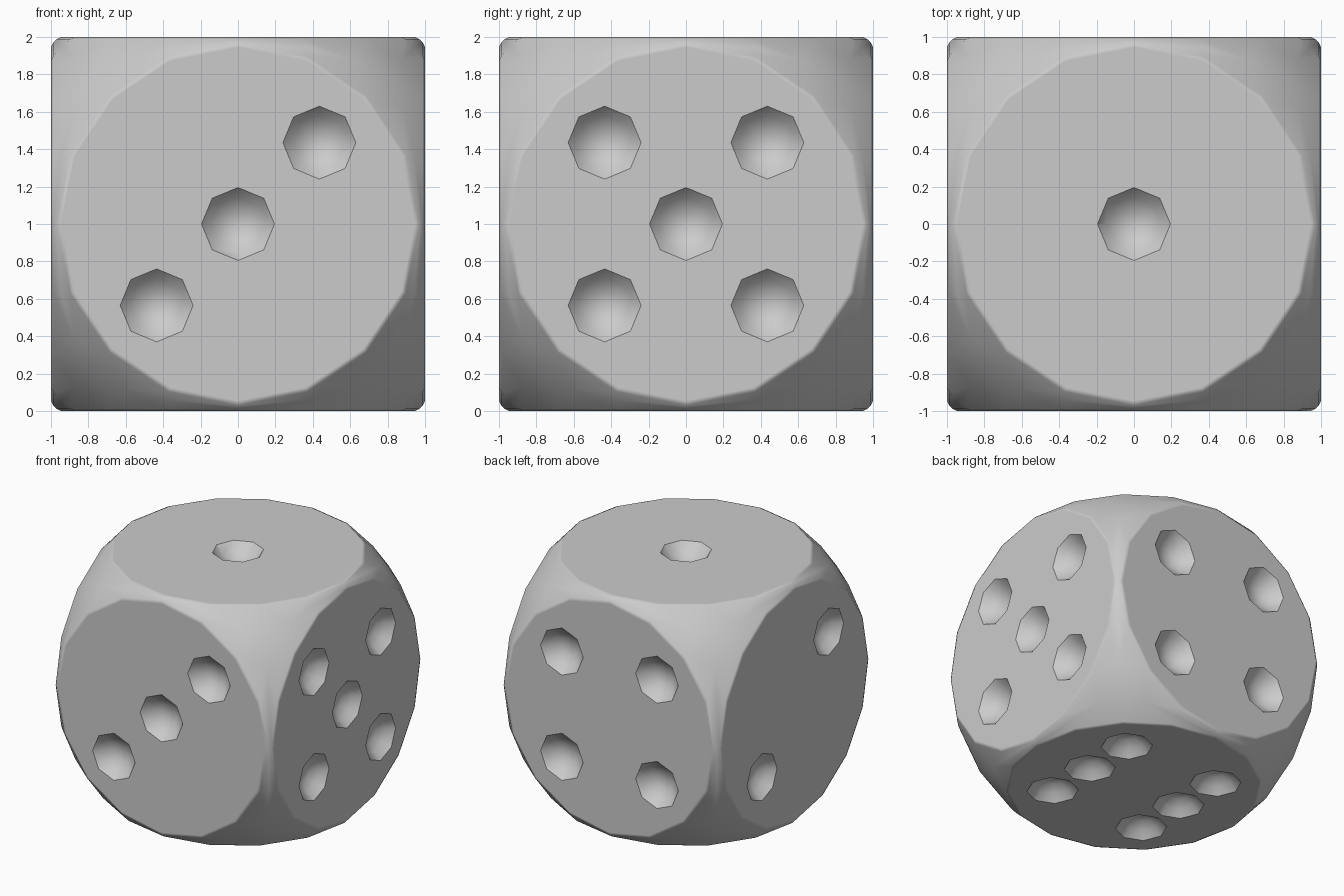
import bpy, bmesh
from math import sin, cos, pi, radians, sqrt

if "Cube" in bpy.data.objects:
    bpy.data.objects.remove(bpy.data.objects["Cube"])

# Map (u, v across a face, h outward) to each side of the die
SIDES = {
    "front": lambda u, v, h: (u, -h, v),
    "back": lambda u, v, h: (u, h, v),
    "right": lambda u, v, h: (h, u, v),
    "left": lambda u, v, h: (-h, u, v),
    "top": lambda u, v, h: (u, v, h),
    "bottom": lambda u, v, h: (u, v, -h),
}
P = 0.435
FOUR = [(-P, -P), (P, -P), (-P, P), (P, P)]
PIPS = {
    "top": [(0, 0)],
    "left": [(-P, P), (P, -P)],
    "front": [(-P, -P), (0, 0), (P, P)],
    "back": FOUR,
    "right": FOUR + [(0, 0)],
    "bottom": FOUR + [(-P, 0), (P, 0)],
}
R = 1.3845  # radius of the rounding sphere


def ring(r, n):
    return [(r * cos(2 * pi * i / n), r * sin(2 * pi * i / n)) for i in range(n)]


def hull(bm, points):
    verts = [bm.verts.new(p) for p in points]
    bmesh.ops.convex_hull(bm, input=verts)


def finish(bm, name):
    bmesh.ops.dissolve_limit(bm, angle_limit=radians(0.5),
                             verts=bm.verts[:], edges=bm.edges[:])
    bmesh.ops.recalc_face_normals(bm, faces=bm.faces[:])
    mesh = bpy.data.meshes.new(name)
    bm.to_mesh(mesh)
    bm.free()
    obj = bpy.data.objects.new(name, mesh)
    obj.location.z = 1
    bpy.context.collection.objects.link(obj)
    return obj


# Die body: six round flats with a soft rim, spherical corners between them
points = []
for side in SIDES.values():
    points += [side(u, v, 1) for u, v in ring(0.945, 16)]
    points += [side(u, v, 0.988) for u, v in ring(0.97, 16)]
for sx in (-1, 1):
    for sy in (-1, 1):
        for sz in (-1, 1):
            for z in (0.37, 0.62):
                a = sqrt((R * R - z * z) / 2)
                points += [(sx * a, sy * a, sz * z), (sx * a, sy * z, sz * a),
                           (sx * z, sy * a, sz * a)]
            c = R / sqrt(3)
            points.append((sx * c, sy * c, sz * c))
bm = bmesh.new()
hull(bm, points)
die = finish(bm, "die_body")

# Pip cutters: eight-sided bowls
bm = bmesh.new()
for name, spots in PIPS.items():
    side = SIDES[name]
    for cu, cv in spots:
        bowl = [side(cu, cv, 0.89)]
        for r, h in ((0.195, 1.1), (0.195, 1.0), (0.145, 0.94), (0.08, 0.9)):
            bowl += [side(cu + u, cv + v, h) for u, v in ring(r, 8)]
        hull(bm, bowl)
cutter = finish(bm, "pip_cutter")
cutter.hide_render = True

bpy.context.view_layer.objects.active = die
die.select_set(True)
cut = die.modifiers.new("pips", "BOOLEAN")
cut.operation = "DIFFERENCE"
cut.solver = "EXACT"
cut.object = cutter
bpy.ops.object.modifier_apply(modifier=cut.name)
bpy.data.objects.remove(cutter)

# Smooth corners and bowls, flat faces
bpy.ops.object.shade_smooth_by_angle(angle=radians(36))
weighted = die.modifiers.new("flat_faces", "WEIGHTED_NORMAL")
weighted.keep_sharp = True
weighted.weight = 100
